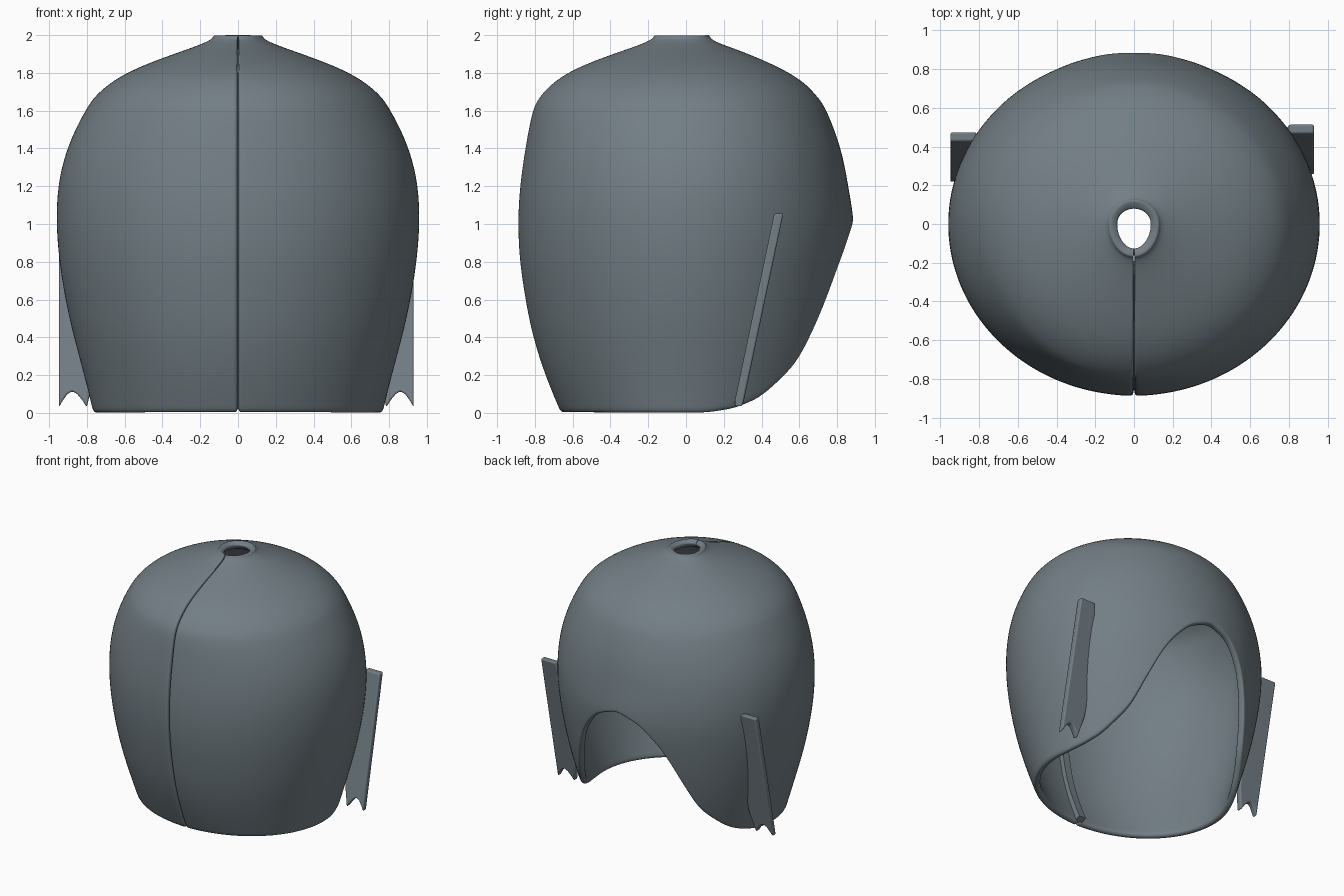
import bpy, bmesh, math
from mathutils import Vector

if "Cube" in bpy.data.objects:
    bpy.data.objects.remove(bpy.data.objects["Cube"])

grey = bpy.data.materials.new("slate_grey")
grey.diffuse_color = (0.17, 0.21, 0.235, 1)
grey.use_nodes = True
grey.node_tree.nodes["Principled BSDF"].inputs["Base Color"].default_value = grey.diffuse_color

# Shell profile: height, half width, front depth, back depth
PROFILE = [Vector(p) for p in (
    (-0.005, .765, .66, .66), (.2, .815, .745, .745), (.4, .87, .81, .80),
    (.6, .915, .85, .84), (.8, .947, .88, .87), (1.0, .963, .89, .888),
    (1.2, .955, .88, .86), (1.4, .91, .85, .82), (1.6, .81, .815, .745),
    (1.68, .755, .77, .69), (1.76, .66, .69, .61), (1.84, .51, .555, .47),
    (1.92, .28, .325, .28), (1.967, .155, .195, .15), (2.005, .125, .165, .12))]
# Rear opening: angle towards the back in degrees, edge height
ARCH = [(-90, -.005), (10, -.005), (24, .02), (34, .07), (42, .15), (51, .27),
        (59, .49), (68, .76), (78, .945), (90, 1.02)]
LAST = len(PROFILE) - 1


def profile_at(s):
    """Smooth curve through the profile rows."""
    i = min(int(s), LAST - 1)
    u = s - i
    p1, p2 = PROFILE[i], PROFILE[i + 1]
    p0 = PROFILE[i - 1] if i else p1 * 2 - p2
    p3 = PROFILE[i + 2] if i + 2 <= LAST else p2 * 2 - p1
    return 0.5 * (2 * p1 + (p2 - p0) * u + (2 * p0 - 5 * p1 + 4 * p2 - p3) * u ** 2
                  + (3 * p1 - 3 * p2 + p3 - p0) * u ** 3)


def start_of(angle):
    """Profile position where the rim lies at this angle."""
    a = math.degrees(math.asin(max(-1, min(1, math.sin(angle)))))
    z = ARCH[-1][1]
    for (a0, z0), (a1, z1) in zip(ARCH, ARCH[1:]):
        if a0 <= a <= a1:
            z = z0 + (z1 - z0) * (a - a0) / (a1 - a0)
            break
    lo, hi = 0, LAST
    for _ in range(30):
        mid = (lo + hi) / 2
        if profile_at(mid)[0] < z:
            lo = mid
        else:
            hi = mid
    return lo


def make_object(name, bm, closed=True):
    if closed:
        bmesh.ops.recalc_face_normals(bm, faces=bm.faces)
    mesh = bpy.data.meshes.new(name)
    bm.to_mesh(mesh)
    bm.free()
    mesh.materials.append(grey)
    ob = bpy.data.objects.new(name, mesh)
    bpy.context.collection.objects.link(ob)
    return ob


def smooth(ob, angle):
    bpy.ops.object.select_all(action='DESELECT')
    ob.select_set(True)
    bpy.context.view_layer.objects.active = ob
    bpy.ops.object.shade_smooth_by_angle(angle=math.radians(angle))


# Shell: open loop of columns that starts and ends at the front seam
N = 64
cols = [0, .3] + list(range(1, N)) + [N - .3, N]
rows = [0, .015, .05] + [.1 + .06 * k for k in range(15)] + [.97, 1]
bm = bmesh.new()
grid = []
for c in cols:
    ang = -math.pi / 2 + 2 * math.pi * c / N
    s0 = start_of(ang)
    column = []
    for t in rows:
        z, w, front, back = profile_at(s0 + (LAST - s0) * t)
        x = w * math.cos(ang)
        if c in (0, N):
            x = .002 if c == 0 else -.002
        y = (back if math.sin(ang) > 0 else front) * math.sin(ang)
        column.append(bm.verts.new((x, y, z)))
    grid.append(column)
for a, b in zip(grid, grid[1:]):
    for j in range(len(rows) - 1):
        bm.faces.new((a[j], b[j], b[j + 1], a[j + 1]))
shell = make_object("shell", bm, closed=False)
wall = shell.modifiers.new("wall", 'SOLIDIFY')
wall.thickness = .05
wall.offset = -1
rounding = shell.modifiers.new("rounding", 'SUBSURF')
rounding.levels = rounding.render_levels = 2
smooth(shell, 60)

# Seam strip: narrow flange behind the front seam
bm = bmesh.new()
rings = []
for k in range(41):
    s = .05 + (LAST - 1.35) * k / 40
    p, q = profile_at(s), profile_at(s + .05)
    pos = Vector((0, -p[2], p[0]))
    along = (Vector((0, -q[2], q[0])) - pos).normalized()
    inward = Vector((0, along.z, -along.y))
    rings.append([bm.verts.new(pos + inward * d + Vector((x, 0, 0))) for x, d in
                  ((-.03, .03), (.03, .03), (.03, .09), (-.03, .09))])
for a, b in zip(rings, rings[1:]):
    for j in range(4):
        bm.faces.new((a[j], a[(j + 1) % 4], b[(j + 1) % 4], b[j]))
bm.faces.new(rings[0])
bm.faces.new(rings[-1])
smooth(make_object("seam_strip", bm), 40)

# Side fins: leaning plates with a notched lower end (outline in x, z)
FIN = [(.93, .03), (.91, .065), (.885, .1), (.86, .115), (.835, .1), (.81, .07),
       (.785, .03), (.745, .2), (.735, .5), (.76, .85), (.80, 1.055), (.93, 1.055)]
for name, side, width, shift in (("right_fin", 1, 1, 0), ("left_fin", -1, 1.02, -.04)):
    bm = bmesh.new()
    layers = [[bm.verts.new((side * width * x, .275 + shift + .215 * (z - .03) / 1.02 + d, z))
               for x, z in FIN] for d in (-.024, .024)]
    for layer in layers:
        bm.faces.new(layer)
    n = len(FIN)
    for j in range(n):
        k = (j + 1) % n
        bm.faces.new((layers[0][j], layers[0][k], layers[1][k], layers[1][j]))
    fin = make_object(name, bm)
    edge = fin.modifiers.new("soft_edges", 'BEVEL')
    edge.width = .017
    edge.segments = 4
    edge.limit_method = 'ANGLE'
    edge.angle_limit = math.radians(50)
    smooth(fin, 50)
